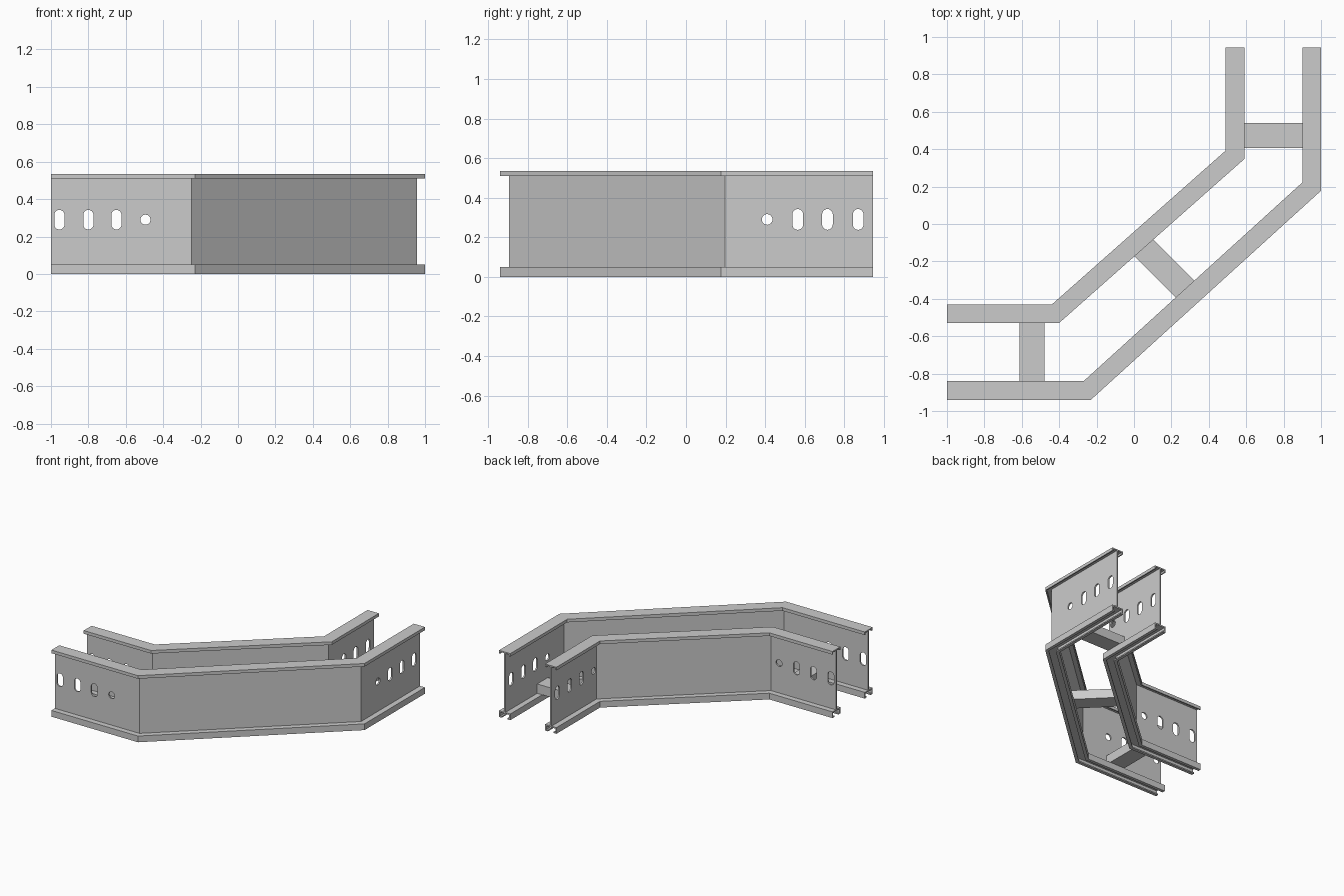
import bpy, bmesh, math
from mathutils import Vector

if "Cube" in bpy.data.objects:
    bpy.data.objects.remove(bpy.data.objects["Cube"])

# Rail cross-section: lipped top flange, thin web, slotted bottom channel
HALF = [(.05, .535), (.05, .51), (.04, .51), (.04, .525), (.006, .525), (.006, .05),
        (.05, .05), (.05, 0), (.025, 0), (.025, .01), (.04, .01), (.04, .04)]
PROFILE = HALF + [(-o, z) for o, z in reversed(HALF)]


def finish(bm, name):
    bmesh.ops.recalc_face_normals(bm, faces=bm.faces)
    me = bpy.data.meshes.new(name)
    bm.to_mesh(me)
    bm.free()
    ob = bpy.data.objects.new(name, me)
    bpy.context.collection.objects.link(ob)
    return ob


def bridge_rings(bm, rings):
    for a, b in zip(rings, rings[1:]):
        n = len(a)
        for i in range(n):
            bm.faces.new((a[i], a[(i + 1) % n], b[(i + 1) % n], b[i]))
    bm.faces.new(rings[0])
    bm.faces.new(rings[-1][::-1])


def sweep(name, path):
    """Sweep the rail profile along a flat path with mitred corners."""
    pts = [Vector(p) for p in path]
    norms = [Vector((-(b - a).y, (b - a).x)).normalized() for a, b in zip(pts, pts[1:])]
    bm = bmesh.new()
    rings = []
    for i, p in enumerate(pts):
        n0, n1 = norms[max(i - 1, 0)], norms[min(i, len(norms) - 1)]
        m = (n0 + n1).normalized()
        m /= m.dot(n0)
        rings.append([bm.verts.new((p.x + m.x * o, p.y + m.y * o, z)) for o, z in PROFILE])
    bridge_rings(bm, rings)
    return finish(bm, name)


def slot_prism(bm, pos, height, along_y, lo, hi, r=.027, z=.29, seg=12):
    """Round-ended prism through both rails."""
    ring = []
    for side in (1, -1):
        for k in range(seg + 1):
            if side == -1 and height <= 2 * r and k in (0, seg):
                continue
            a = math.pi * k / seg + (0 if side == 1 else math.pi)
            ring.append((pos + r * math.cos(a), z + side * (height / 2 - r) + r * math.sin(a)))
    bridge_rings(bm, [[bm.verts.new((u, d, w) if along_y else (d, u, w)) for u, w in ring]
                      for d in (lo, hi)])


def rung(name, a, b, width=.135, z0=.05, z1=.125):
    a, b = Vector(a), Vector(b)
    d = (b - a).normalized()
    s = Vector((-d.y, d.x)) * width / 2
    bm = bmesh.new()
    bridge_rings(bm, [[bm.verts.new((p.x, p.y, z)) for p in (a - s, a + s, b + s, b - s)]
                      for z in (z0, z1)])
    return finish(bm, name)


# Side rails
rails = [sweep("outer_rail", [(-1, -.89), (-.25, -.89), (.95, .20), (.95, .945)]),
         sweep("inner_rail", [(-1, -.48), (-.42, -.48), (.54, .37), (.54, .945)])]

# Bolt slots and round holes at both ends
bm = bmesh.new()
for x, h in ((-.955, .105), (-.80, .105), (-.65, .105), (-.495, .054)):
    slot_prism(bm, x, h, True, -1, -.4)
for y, h in ((.87, .105), (.715, .105), (.565, .105), (.41, .054)):
    slot_prism(bm, y, h, False, .45, 1.05)
cutter = finish(bm, "hole_cutter")
cutter.hide_render = True
cutter.hide_set(True)
for rail in rails:
    mod = rail.modifiers.new("holes", 'BOOLEAN')
    mod.operation = 'DIFFERENCE'
    mod.solver = 'EXACT'
    mod.object = cutter

# Cross rungs resting on the bottom flanges, reaching the webs
rung("rung_left", (-.545, -.886), (-.545, -.484))
rung("rung_middle", (.018, -.093), (.302, -.377))
rung("rung_right", (.544, .473), (.946, .473))
